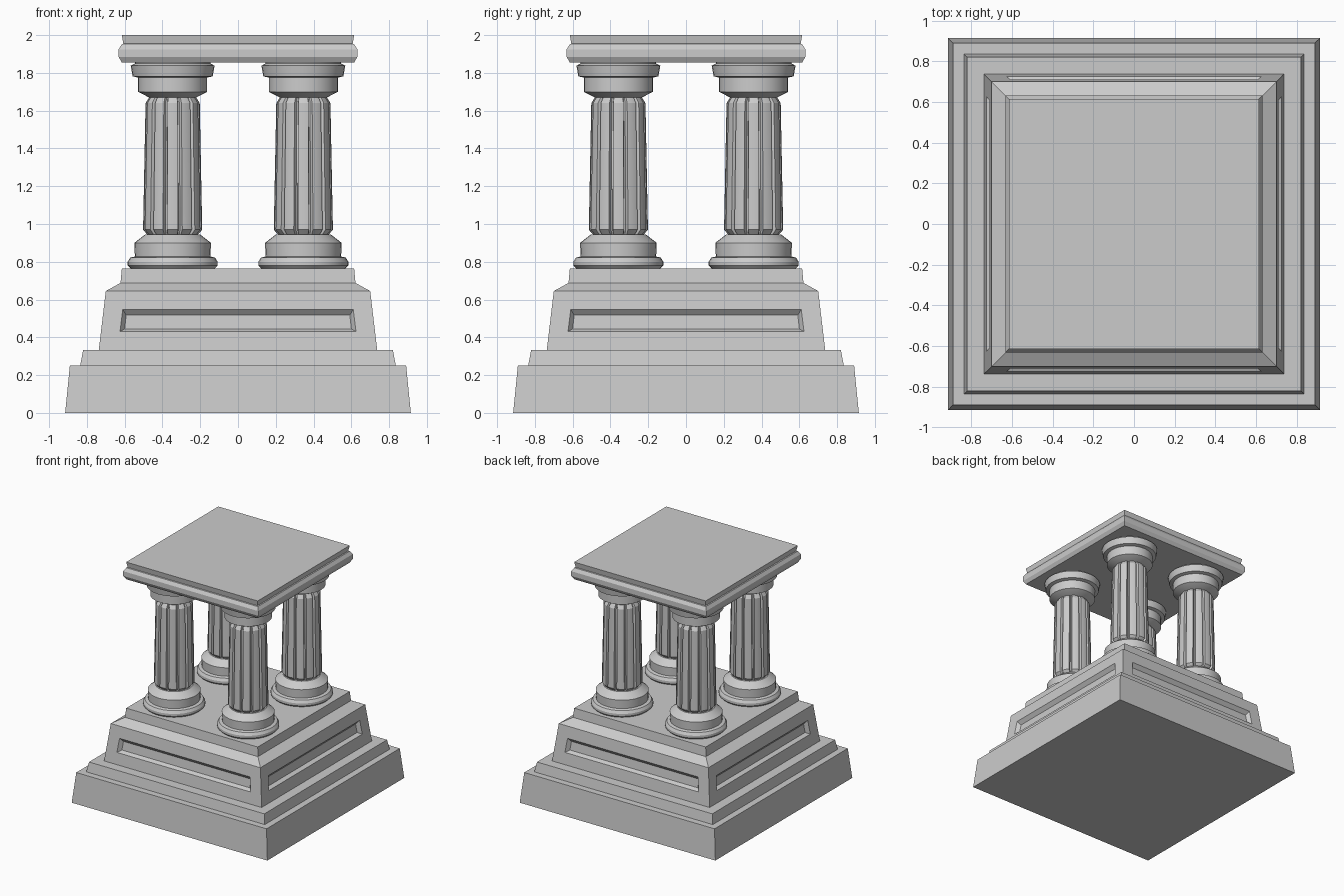
import bpy, bmesh, math

if "Cube" in bpy.data.objects:
    bpy.data.objects.remove(bpy.data.objects["Cube"])


def finish(name, bm, smooth=False):
    bmesh.ops.remove_doubles(bm, verts=bm.verts, dist=1e-5)
    bmesh.ops.recalc_face_normals(bm, faces=bm.faces)
    me = bpy.data.meshes.new(name)
    bm.to_mesh(me)
    bm.free()
    ob = bpy.data.objects.new(name, me)
    bpy.context.collection.objects.link(ob)
    if smooth:
        bpy.ops.object.select_all(action='DESELECT')
        bpy.context.view_layer.objects.active = ob
        ob.select_set(True)
        bpy.ops.object.shade_smooth_by_angle(angle=math.radians(30))
    return ob


def loft(bm, rings, skip=None):
    """Join closed rings of points into a capped solid, leaving out one band if asked."""
    vs = [[bm.verts.new(p) for p in ring] for ring in rings]
    n = len(vs[0])
    for k in range(len(vs) - 1):
        if k == skip:
            continue
        for i in range(n):
            j = (i + 1) % n
            bm.faces.new((vs[k][i], vs[k][j], vs[k + 1][j], vs[k + 1][i]))
    bm.faces.new(vs[0][::-1])
    bm.faces.new(vs[-1])


def square(h, z):
    return [(-h, -h, z), (h, -h, z), (h, h, z), (-h, h, z)]


def circle(r, z, cx, cy, n=32):
    return [(cx + r * math.cos(2 * math.pi * i / n),
             cy + r * math.sin(2 * math.pi * i / n), z) for i in range(n)]


def fluted(r, groove, z, cx, cy, flutes=12):
    """Ring of flat lands separated by sunken grooves."""
    pts = []
    for i in range(flutes):
        for f, rad in ((-0.36, r), (0, r * 1.01), (0.36, r), (0.44, groove), (0.56, groove)):
            a = 2 * math.pi * (i + f) / flutes
            pts.append((cx + rad * math.cos(a), cy + rad * math.sin(a), z))
    return pts


# Stepped plinth, with recessed panels on its four main faces
profile = [(0.915, 0), (0.89, 0.252), (0.835, 0.252), (0.82, 0.333), (0.737, 0.333),
           (0.70, 0.645), (0.622, 0.688), (0.615, 0.765)]
bm = bmesh.new()
loft(bm, [square(h, z) for h, z in profile], skip=4)
(h0, z0), (h1, z1) = profile[4], profile[5]


def wall(z):
    return h0 + (h1 - h0) * (z - z0) / (z1 - z0)


outer = [(-h0, -h0, z0), (h0, -h0, z0), (h1, -h1, z1), (-h1, -h1, z1)]
rim = [(x, -wall(z), z) for x, z in ((-0.625, 0.43), (0.625, 0.43), (0.61, 0.548), (-0.61, 0.548))]
panel = [(x, -wall(z) + 0.03, z) for x, z in ((-0.6, 0.445), (0.6, 0.445), (0.592, 0.517), (-0.592, 0.517))]
for side in range(4):
    c, s = [(1, 0), (0, 1), (-1, 0), (0, -1)][side]
    loops = [[bm.verts.new((c * x - s * y, s * x + c * y, z)) for x, y, z in loop]
             for loop in (outer, rim, panel)]
    for a, b in zip(loops, loops[1:]):
        for i in range(4):
            j = (i + 1) % 4
            bm.faces.new((a[i], a[j], b[j], b[i]))
    bm.faces.new(loops[2])
finish("plinth", bm)

# Top slab with moulded edge
bm = bmesh.new()
loft(bm, [square(h, z) for h, z in ((0.615, 1.855), (0.632, 1.885), (0.632, 1.925), (0.615, 1.952),
                                    (0.607, 1.955), (0.615, 2.0))])
finish("top_slab", bm)

# Four columns: moulded base, fluted shaft, moulded capital
base = [(0.222, 0.764), (0.238, 0.78), (0.238, 0.80), (0.225, 0.822), (0.20, 0.828),
        (0.203, 0.90), (0.145, 0.945), (0.10, 0.945)]
capital = [(0.10, 1.665), (0.125, 1.67), (0.183, 1.70), (0.183, 1.775), (0.212, 1.782),
           (0.222, 1.838), (0.20, 1.85), (0.20, 1.856)]
shaft = [(0.125, 0.115, 0.935), (0.155, 0.134, 0.97), (0.142, 0.123, 1.64), (0.12, 0.108, 1.675)]
for sx, xn in ((-1, "left"), (1, "right")):
    for sy, yn in ((-1, "front"), (1, "back")):
        cx, cy = 0.346 * sx, 0.358 * sy
        for part, prof in (("base", base), ("capital", capital)):
            bm = bmesh.new()
            loft(bm, [circle(r, z, cx, cy) for r, z in prof])
            finish(f"column_{part}_{yn}_{xn}", bm, smooth=True)
        bm = bmesh.new()
        loft(bm, [fluted(r, g, z, cx, cy) for r, g, z in shaft])
        finish(f"column_shaft_{yn}_{xn}", bm, smooth=True)
